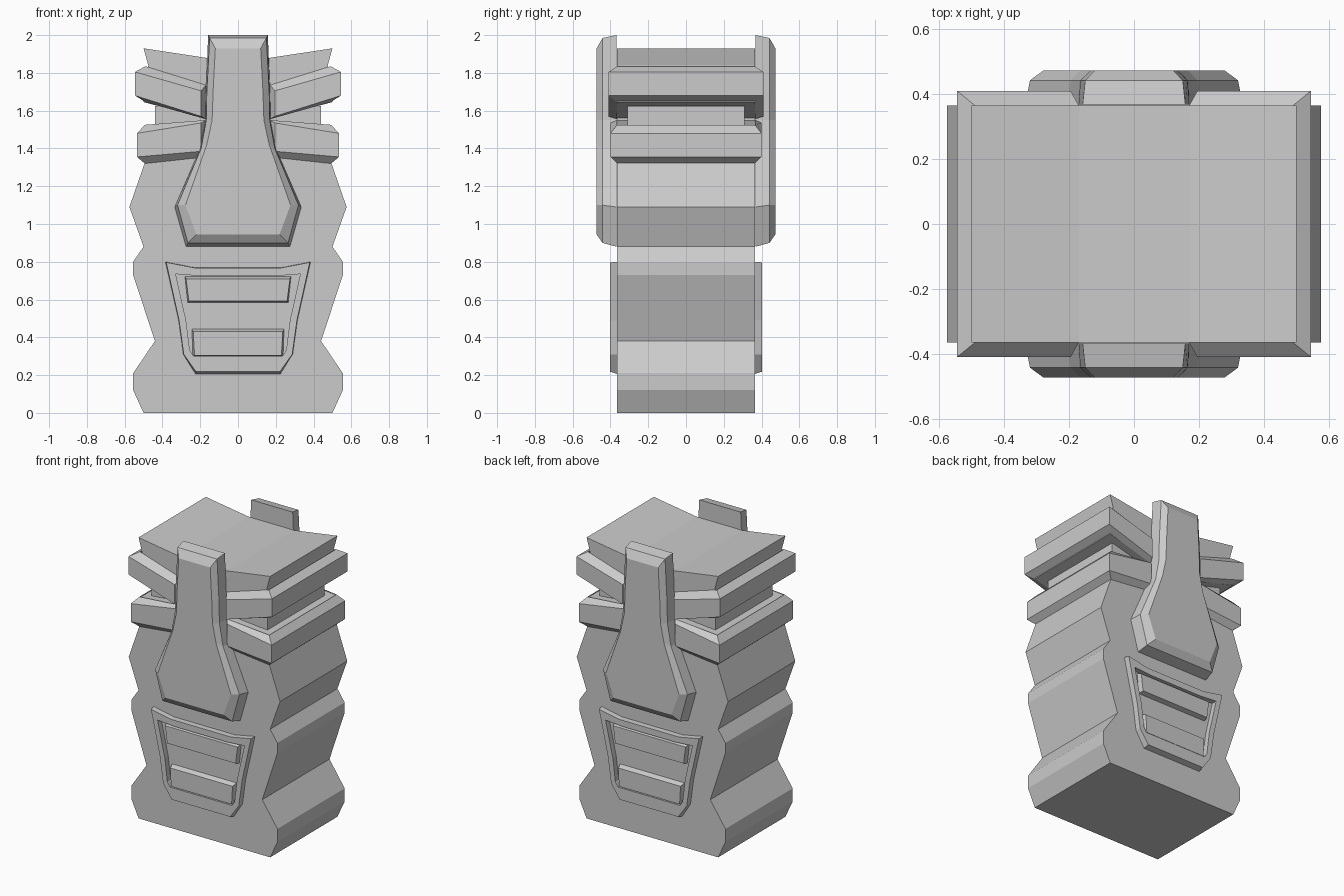
import bpy, bmesh

if "Cube" in bpy.data.objects:
    bpy.data.objects.remove(bpy.data.objects["Cube"])


def loft(name, rings, caps=True, close=False):
    """Skin a sequence of closed rings of (x, y, z) points."""
    bm = bmesh.new()
    vs = [[bm.verts.new(p) for p in ring] for ring in rings]
    n = len(vs[0])
    pairs = list(zip(vs, vs[1:])) + ([(vs[-1], vs[0])] if close else [])
    for a, b in pairs:
        for i in range(n):
            j = (i + 1) % n
            bm.faces.new((a[i], a[j], b[j], b[i]))
    if caps:
        bm.faces.new(vs[0])
        bm.faces.new(vs[-1])
    bmesh.ops.recalc_face_normals(bm, faces=bm.faces)
    me = bpy.data.meshes.new(name)
    bm.to_mesh(me)
    bm.free()
    ob = bpy.data.objects.new(name, me)
    bpy.context.collection.objects.link(ob)
    return ob


def ring(half, y):
    """Mirror a right-half (x, z) outline into a full ring at depth y."""
    pts = half + [(-x, z) for x, z in reversed(half)]
    return [(x, y, z) for x, z in pts]


D = 0.365  # body half depth

# Body: stepped silhouette with a slot between the two upper bands
body = [(.5, 0), (.555, .12), (.555, .21), (.44, .38), (.555, .73), (.555, .80),
        (.5, .88), (.575, 1.09), (.495, 1.32), (.49, 1.52), (.168, 1.548),
        (.168, 1.56), (.5, 1.645), (.475, 1.84), (.5, 1.93), (.17, 1.88)]
loft("body", [ring(body, -D), ring(body, D)])

# Narrow neck block filling the slot
neck = [(.44, 1.50), (.44, 1.626)]
loft("neck", [ring(neck, -.31), ring(neck, .31)])


# Chamfered bands wrapping each side; heights run inner top, outer top,
# outer bottom, inner bottom at the strap end and at the outer corner
def band(name, side, end_z, corner_z, xs, y_out):
    def section(x_in, x_out, s, zs):
        return [(side * x, s * y, z) for x, y, z in zip(
            (x_in, x_out, x_out, x_in), (D, y_out, y_out, D), zs)]
    path = [section(.17, .195, -1, end_z), section(*xs, -1, corner_z),
            section(*xs, 1, corner_z), section(.17, .195, 1, end_z)]
    return loft(name, path)


for side, tag in ((1, "right"), (-1, "left")):
    band("upper_band_" + tag, side, (1.735, 1.705, 1.57, 1.555),
         (1.835, 1.805, 1.68, 1.645), (.49, .545), .41)
    band("lower_band_" + tag, side, (1.55, 1.535, 1.385, 1.355),
         (1.525, 1.48, 1.355, 1.32), (.493, .535), .40)

# Strap outlines: base, shoulder and front face
strap_base = [(.158, 2.0), (.17, 1.70), (.172, 1.55), (.205, 1.39), (.335, 1.09), (.275, .88)]
strap_mid = [(.15, 1.985), (.165, 1.70), (.168, 1.55), (.195, 1.40), (.32, 1.10), (.265, .90)]
strap_face = [(.12, 1.93), (.132, 1.70), (.137, 1.55), (.165, 1.42), (.278, 1.10), (.22, .945)]

# Lower panel: raised frame around two bars
frame_out = [(.23, .77), (.385, .80), (.315, .49), (.29, .31), (.225, .205)]
frame_top = [(.23, .768), (.38, .797), (.312, .49), (.287, .31), (.222, .218)]
frame_in = [(.20, .725), (.33, .735), (.275, .49), (.255, .33), (.235, .30)]
bars = {"upper_bar": ([(.282, .725), (.267, .583)], [(.275, .71), (.26, .593)]),
        "lower_bar": ([(.245, .445), (.24, .297)], [(.237, .43), (.23, .305)])}

for s, tag in ((-1, "front"), (1, "back")):
    loft("strap_" + tag, [ring(strap_base, s * .368), ring(strap_mid, s * .442),
                          ring(strap_face, s * .473)])
    loft("panel_frame_" + tag,
         [ring(frame_out, s * .36), ring(frame_top, s * .402),
          ring(frame_in, s * .402), ring(frame_in, s * .36)], caps=False, close=True)
    for name, (base, face) in bars.items():
        loft(name + "_" + tag, [ring(base, s * .36), ring(face, s * .398)])
